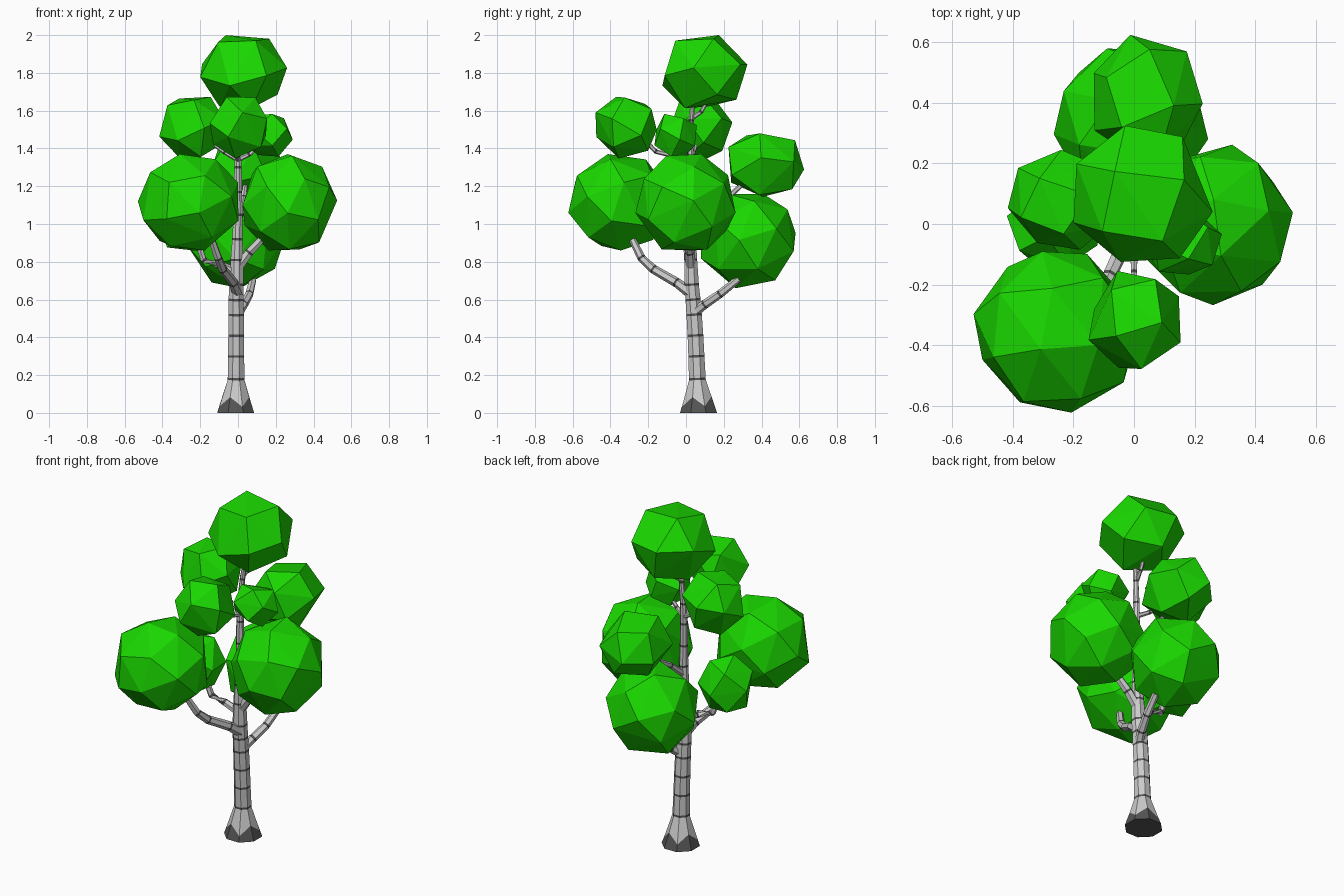
import bpy, bmesh, math, random
from mathutils import Vector, Euler

if "Cube" in bpy.data.objects:
    bpy.data.objects.remove(bpy.data.objects["Cube"])


def material(name, color):
    m = bpy.data.materials.new(name)
    m.diffuse_color = (*color, 1)
    m.use_nodes = True
    m.node_tree.nodes["Principled BSDF"].inputs["Base Color"].default_value = m.diffuse_color
    return m


LEAF = material("leaf_green", (0.01, 0.68, 0.0))
BARK = material("bark_grey", (0.52, 0.52, 0.52))
DARK = material("bark_dark", (0.09, 0.09, 0.09))


def finish(name, bm, mats):
    bmesh.ops.recalc_face_normals(bm, faces=bm.faces)
    me = bpy.data.meshes.new(name)
    bm.to_mesh(me)
    bm.free()
    for m in mats:
        me.materials.append(m)
    ob = bpy.data.objects.new(name, me)
    bpy.context.collection.objects.link(ob)
    return ob


def limb(name, path, sides, zigzag=False):
    """Faceted tapering tube along (x, y, z, radius) points, dark band at each joint."""
    pts = [(Vector(p[:3]), p[3]) for p in path]
    stations = []                       # centre, radius, direction, dark face after it
    for i, (p, r) in enumerate(pts):
        a, b = pts[max(i - 1, 0)][0], pts[min(i + 1, len(pts) - 1)][0]
        d = (b - a).normalized()
        if zigzag and i == 0:
            stations.append((p, r, Vector((0, 0, 1)), True))
        elif 0 < i < len(pts) - 1 and not (zigzag and i == 1):
            w = 0.006
            stations += [(p - d * w, r, d, True), (p + d * w, r, d, False)]
        else:
            stations.append((p, r, d, False))
    bm = bmesh.new()
    rings = []
    for k, (p, r, d, dark) in enumerate(stations):
        ref = Vector((1, 0, 0)) if abs(d.x) < 0.8 else Vector((0, 1, 0))
        u = (ref - d * ref.dot(d)).normalized()
        v = d.cross(u)
        ring = []
        for j in range(sides):
            t = 2 * math.pi * (j + 0.5) / sides
            c, rr = p.copy(), r
            if zigzag and k == 1:       # toothed dark edge at the root flare
                s = 1 if j % 2 else -1
                c.z += 0.025 * s
                rr -= 0.008 * s
            ring.append(bm.verts.new(c + (u * math.cos(t) + v * math.sin(t)) * rr))
        rings.append(ring)
    for k in range(len(rings) - 1):
        for j in range(sides):
            n = (j + 1) % sides
            f = bm.faces.new((rings[k][j], rings[k][n], rings[k + 1][n], rings[k + 1][j]))
            f.material_index = int(stations[k][3])
    bm.faces.new(rings[0]).material_index = int(zigzag)
    bm.faces.new(rings[-1])
    return finish(name, bm, [BARK, DARK])


def foliage(name, centre, size, n, seed):
    """Faceted ball: convex hull of evenly spread points, fitted to its half sizes."""
    rnd = random.Random(seed)
    rot = Euler([rnd.uniform(0, 6.28) for _ in range(3)]).to_matrix()
    pts = []
    for i in range(n):
        z = 1 - 2 * (i + 0.5) / n
        t = i * math.pi * (3 - math.sqrt(5))
        q = math.sqrt(1 - z * z)
        pts.append(rot @ Vector((q * math.cos(t), q * math.sin(t), z)))
    for a in range(3):
        lo, hi = min(p[a] for p in pts), max(p[a] for p in pts)
        for p in pts:
            p[a] = centre[a] + size[a] * (2 * (p[a] - lo) / (hi - lo) - 1)
    bm = bmesh.new()
    for p in pts:
        bm.verts.new(p)
    bmesh.ops.convex_hull(bm, input=bm.verts)
    return finish(name, bm, [LEAF])


# Trunk with flared root
limb("trunk", [
    (-.012, .066, 0, .106), (-.012, .064, .06, .085), (-.01, .06, .18, .048),
    (-.01, .055, .3, .046), (-.01, .05, .41, .045), (-.01, .043, .52, .044),
    (-.01, .037, .6, .043), (-.008, .03, .68, .041), (-.006, .026, .81, .036),
    (-.003, .023, .92, .03), (0, .022, 1.05, .026), (0, .02, 1.17, .023),
    (0, .02, 1.3, .021), (.002, .022, 1.42, .018), (.01, .028, 1.55, .015),
    (.03, .04, 1.7, .011)], 8, zigzag=True)

# Branches, each reaching into one leaf ball
branches = {
    "front_left": [(0, .03, .63, .03), (-.025, -.05, .69, .026), (-.08, -.17, .76, .024),
                   (-.105, -.235, .82, .022), (-.15, -.3, .95, .018)],
    "left": [(0, .03, .74, .024), (-.1, .02, .785, .021), (-.18, .01, .81, .019),
             (-.22, 0, .92, .016)],
    "right": [(0, .025, .77, .028), (.06, .02, .85, .025), (.13, .01, .925, .022),
              (.19, 0, 1.0, .02)],
    "back_low": [(0, .04, .53, .028), (.03, .1, .575, .024), (.06, .18, .63, .022),
                 (.08, .28, .71, .019)],
    "back_high": [(0, .025, 1.0, .02), (.02, .12, 1.08, .017), (.03, .22, 1.14, .015),
                  (.04, .31, 1.22, .012)],
    "front_high": [(0, .02, 1.34, .015), (0, -.08, 1.365, .013), (0, -.16, 1.385, .012),
                   (0, -.23, 1.46, .01)],
    "left_high": [(0, .02, 1.34, .014), (-.07, .04, 1.38, .012), (-.17, .06, 1.45, .01)],
    "right_high": [(0, .02, 1.34, .014), (.06, 0, 1.37, .012), (.15, -.03, 1.44, .01)],
    "crown": [(.005, .03, 1.56, .013), (.02, .08, 1.595, .011), (.03, .13, 1.68, .009)],
}
for name, path in branches.items():
    limb("branch_" + name, path, 6)

# Leaf balls: centre, half sizes, corner count, rotation seed
balls = [
    ("top", (.03, .1, 1.807), (.23, .225, .193), 15, 21),
    ("front_left", (-.264, -.357, 1.115), (.266, .266, .255), 24, 4),
    ("right", (.275, -.003, 1.115), (.25, .265, .255), 24, 5),
    ("back_low", (-.01, .33, .91), (.255, .25, .25), 22, 6),
    ("back_high", (.047, .425, 1.312), (.18, .2, .168), 15, 12),
    ("front_high", (.002, -.317, 1.51), (.152, .162, .163), 14, 8),
    ("left_high", (-.245, .08, 1.508), (.172, .165, .165), 15, 14),
    ("right_high", (.165, -.055, 1.47), (.125, .112, .113), 13, 15),
    ("left", (-.27, .0, 1.01), (.15, .145, .155), 14, 11),
]
for name, c, s, n, seed in balls:
    foliage("leaves_" + name, c, s, n, seed)
